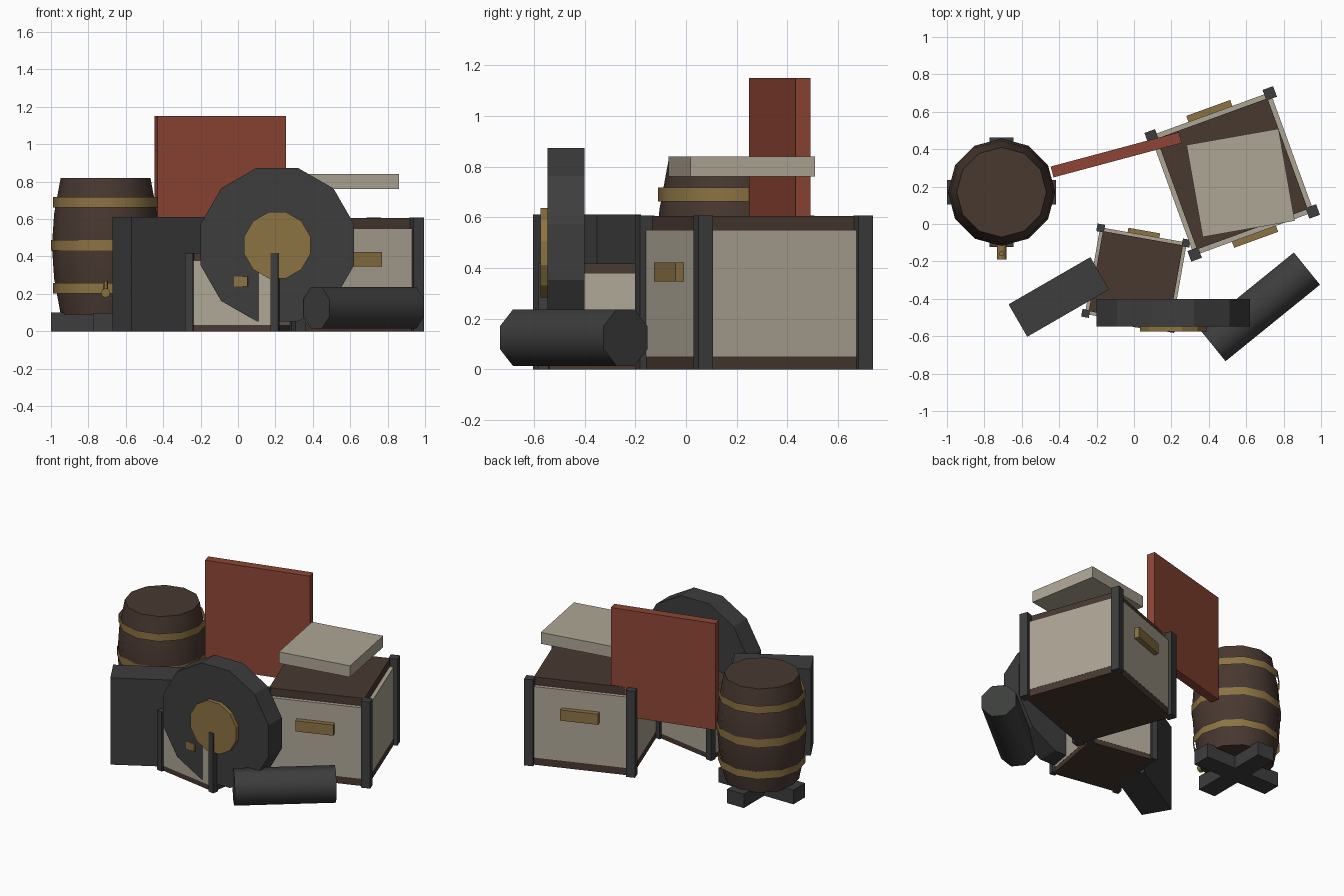
import bpy, bmesh
from math import radians, cos, sin, pi
from mathutils import Matrix, Vector

if "Cube" in bpy.data.objects:
    bpy.data.objects.remove(bpy.data.objects["Cube"])


def material(name, rgb):
    m = bpy.data.materials.new(name)
    m.diffuse_color = (*rgb, 1)
    m.use_nodes = True
    m.node_tree.nodes["Principled BSDF"].inputs["Base Color"].default_value = m.diffuse_color
    return m


WOOD = material("dark_wood", (0.065, 0.04, 0.03))
CREAM = material("cream", (0.42, 0.38, 0.30))
DARK = material("charcoal", (0.045, 0.047, 0.045))
BRASS = material("brass", (0.26, 0.17, 0.055))
RED = material("red", (0.27, 0.06, 0.035))


def finish(bm, name, mat, matrix=Matrix(), smooth=False):
    mesh = bpy.data.meshes.new(name)
    bmesh.ops.recalc_face_normals(bm, faces=bm.faces[:])
    bm.to_mesh(mesh)
    bm.free()
    mesh.transform(matrix)
    mesh.materials.append(mat)
    ob = bpy.data.objects.new(name, mesh)
    bpy.context.collection.objects.link(ob)
    if smooth:
        bpy.ops.object.select_all(action='DESELECT')
        ob.select_set(True)
        bpy.context.view_layer.objects.active = ob
        bpy.ops.object.shade_smooth_by_angle(angle=radians(50))
    return ob


def place(x, y, z, deg=0, scale=1):
    return (Matrix.Translation((x, y, z)) @ Matrix.Rotation(radians(deg), 4, 'Z')
            @ Matrix.Scale(scale, 4))


def box(name, size, mat, matrix):
    bm = bmesh.new()
    bmesh.ops.create_cube(bm, size=1)
    bmesh.ops.scale(bm, vec=size, verts=bm.verts[:])
    return finish(bm, name, mat, matrix)


def lathe(name, profile, sides, mat, matrix, caps=True, offset=0.0, smooth=False):
    # Stack of (radius, height) rings joined into a revolved surface
    bm = bmesh.new()
    rings = [[bm.verts.new((r * cos(offset + 2 * pi * i / sides),
                            r * sin(offset + 2 * pi * i / sides), z))
              for i in range(sides)] for r, z in profile]
    for a, b in zip(rings, rings[1:]):
        for i in range(sides):
            j = (i + 1) % sides
            bm.faces.new((a[i], a[j], b[j], b[i]))
    if caps:
        bm.faces.new(rings[0][::-1])
        bm.faces.new(rings[-1])
    return finish(bm, name, mat, matrix, smooth)


def crate(prefix, matrix):
    T = lambda x, y, z, deg=0: matrix @ Matrix.Rotation(radians(deg), 4, 'Z') @ place(x, y, z)
    box(prefix + "_body", (0.63, 0.63, 0.595), WOOD, T(0, 0, 0.3075))
    box(prefix + "_base", (0.68, 0.68, 0.05), WOOD, T(0, 0, 0.025))
    for k in range(4):
        box(f"{prefix}_panel_{k}", (0.66, 0.03, 0.5), CREAM, T(0, -0.326, 0.30, 90 * k))
        box(f"{prefix}_post_{k}", (0.06, 0.06, 0.608), DARK, T(0.336, -0.336, 0.304, 90 * k))
    for k in range(2):
        box(f"{prefix}_handle_{k}", (0.25, 0.04, 0.075), BRASS, T(0, -0.355, 0.385, 180 * k))


# Two crates, the second a smaller copy
crate("large_crate", place(0.525, 0.268, 0, 20))
crate("small_crate", place(0.01, -0.29, 0, -10, 0.69))

# Slab over the large crate, leaning board, upright block
box("cream_slab", (0.5, 0.5, 0.08), CREAM, place(0.57, 0.22, 0.80, 10))
box("red_board", (0.71, 0.06, 0.75), RED, place(-0.095, 0.37, 0.775, 15))
box("dark_block", (0.505, 0.20, 0.61), DARK, place(-0.402, -0.39, 0.305, 30))

# Barrel with hoops, cross stand and tap
BX, BY = -0.708, 0.17
lathe("barrel", [(0.24, 0.09), (0.275, 0.28), (0.287, 0.455), (0.275, 0.63), (0.24, 0.82)],
      12, WOOD, place(BX, BY, 0), smooth=True)
for k, (r, z) in enumerate([(0.28, 0.23), (0.291, 0.46), (0.28, 0.69)]):
    lathe(f"barrel_hoop_{k}", [(r, z - 0.027), (r, z + 0.027)], 12, BRASS,
          place(BX, BY, 0), caps=False, smooth=True)
for k in range(2):
    box(f"stand_beam_{k}", (0.584, 0.13, 0.1 - 0.002 * k), DARK,
        place(BX, BY, 0.05 - 0.001 * k, 90 * k))
FRONT = Matrix.Rotation(radians(90), 4, 'X')
lathe("tap_spout", [(0.025, 0), (0.025, 0.13)], 8, BRASS,
      place(BX, BY - 0.23, 0.205) @ FRONT, smooth=True)
lathe("tap_lever", [(0.014, 0), (0.014, 0.08)], 6, BRASS, place(BX, BY - 0.33, 0.19))

# Wheel and hub facing the front
lathe("wheel", [(0.425, 0), (0.425, 0.147)], 12, DARK,
      place(0.21, -0.40, 0.463) @ FRONT, offset=radians(15))
lathe("wheel_hub", [(0.183, 0), (0.183, 0.075)], 12, BRASS,
      place(0.21, -0.50, 0.46) @ FRONT, offset=radians(15))

# Octagonal roll lying on the ground
lathe("roll", [(0.12, -0.325), (0.12, 0.325)], 8, DARK,
      place(0.672, -0.443, 0.125, 39) @ Matrix.Rotation(radians(90), 4, 'Y'),
      offset=radians(22.5), smooth=True)
